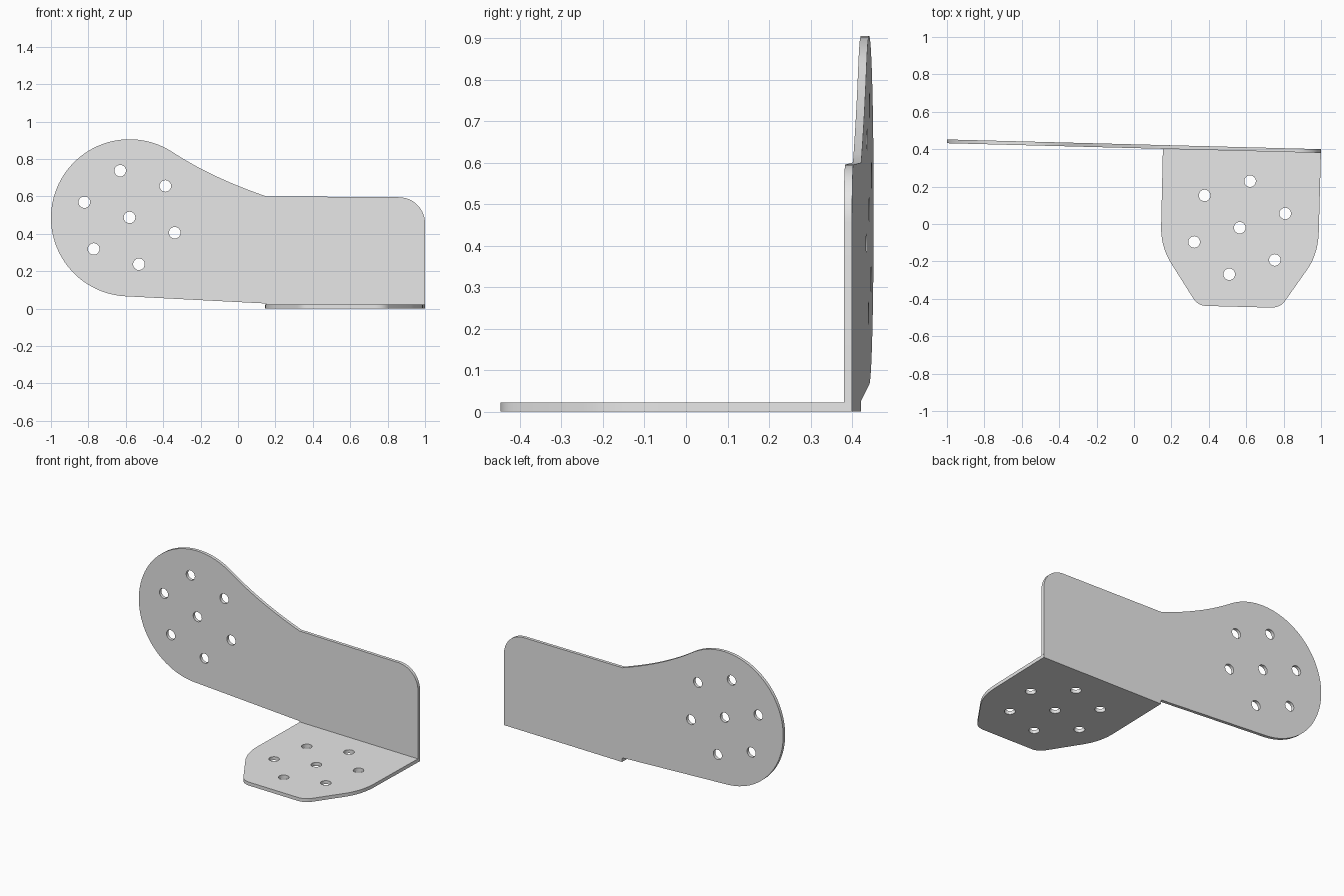
import bpy
import math
from mathutils import Matrix

cube = bpy.data.objects.get("Cube")
if cube:
    bpy.data.objects.remove(cube, do_unlink=True)

steel = bpy.data.materials.new("light_grey_metal")
steel.use_nodes = True
steel.diffuse_color = (0.8, 0.8, 0.8, 1)
steel.node_tree.nodes["Principled BSDF"].inputs["Base Color"].default_value = (0.8, 0.8, 0.8, 1)

SLOPE = -0.026   # the bracket's back runs slightly skew
THICK = 0.02
BASE = 0.022


def arc(cx, cy, r, start, end, n):
    angles = [math.radians(start + (end - start) * i / n) for i in range(n + 1)]
    return [(cx + r * math.cos(a), cy + r * math.sin(a)) for a in angles]


def bend(p, c, q, n=10):
    """Quadratic curve from p to q pulled towards c."""
    ts = [i / n for i in range(n + 1)]
    return [tuple((1 - t) ** 2 * a + 2 * t * (1 - t) * b + t * t * d
                  for a, b, d in zip(p, c, q)) for t in ts]


def hole_pattern(cx, cy, first_angle):
    """One centre hole with six around it."""
    ring = arc(cx, cy, 0.255, first_angle, first_angle + 300, 5)
    return [arc(x, y, 0.031, 0, 345, 23) for x, y in [(cx, cy)] + ring]


def plate(name, loops, thickness, matrix):
    """Flat pierced sheet from an outline and hole loops."""
    curve = bpy.data.curves.new(name + "_profile", 'CURVE')
    curve.dimensions = '2D'
    curve.fill_mode = 'BOTH'
    curve.extrude = thickness / 2
    for loop in loops:
        spline = curve.splines.new('POLY')
        spline.points.add(len(loop) - 1)
        for point, (x, y) in zip(spline.points, loop):
            point.co = (x, y, 0, 1)
        spline.use_cyclic_u = True
    obj = bpy.data.objects.new(name, curve)
    bpy.context.collection.objects.link(obj)
    bpy.ops.object.select_all(action='DESELECT')
    obj.select_set(True)
    bpy.context.view_layer.objects.active = obj
    bpy.ops.object.convert(target='MESH')
    obj = bpy.context.view_layer.objects.active
    obj.name = name
    obj.data.transform(matrix)
    obj.data.materials.clear()
    obj.data.materials.append(steel)
    # Weld the caps to the rim and make the faces point outwards
    bpy.ops.object.mode_set(mode='EDIT')
    bpy.ops.mesh.select_all(action='SELECT')
    bpy.ops.mesh.remove_doubles(threshold=0.0001)
    bpy.ops.mesh.normals_make_consistent(inside=False)
    bpy.ops.object.mode_set(mode='OBJECT')
    bpy.ops.object.shade_smooth_by_angle(angle=math.radians(30))
    return obj


# Upright plate: round head, swept neck, straight tail with a rounded corner
upright = arc(-0.58, 0.485, 0.42, 57, 267, 56)
upright += [(0.15, 0.027), (0.15, BASE), (1, BASE)]
upright += arc(0.86, 0.455, 0.14, 0, 90, 14)
upright += bend((0.15, 0.6), (-0.14, 0.70), (-0.34, 0.83))
stand = Matrix(((1, 0, 0, 0),
                (SLOPE, 0, -1, 0.416),
                (0, 1, 0, 0),
                (0, 0, 0, 1)))
plate("upright_plate", [upright] + hole_pattern(-0.58, 0.487, 101.3), THICK, stand)

# Foot plate: tapered towards the front with softened corners
foot = [(1, 0.40), (0.155, 0.422)]
foot += bend((0.145, -0.02), (0.145, -0.13), (0.205, -0.22))
foot += bend((0.315, -0.395), (0.34, -0.436), (0.385, -0.438), 6)
foot += bend((0.73, -0.447), (0.78, -0.448), (0.805, -0.415), 6)
foot += bend((0.925, -0.245), (0.985, -0.16), (0.988, -0.04))
plate("foot_plate", [foot] + hole_pattern(0.565, -0.02, 77.4), BASE,
      Matrix.Translation((0, 0, BASE / 2)))
